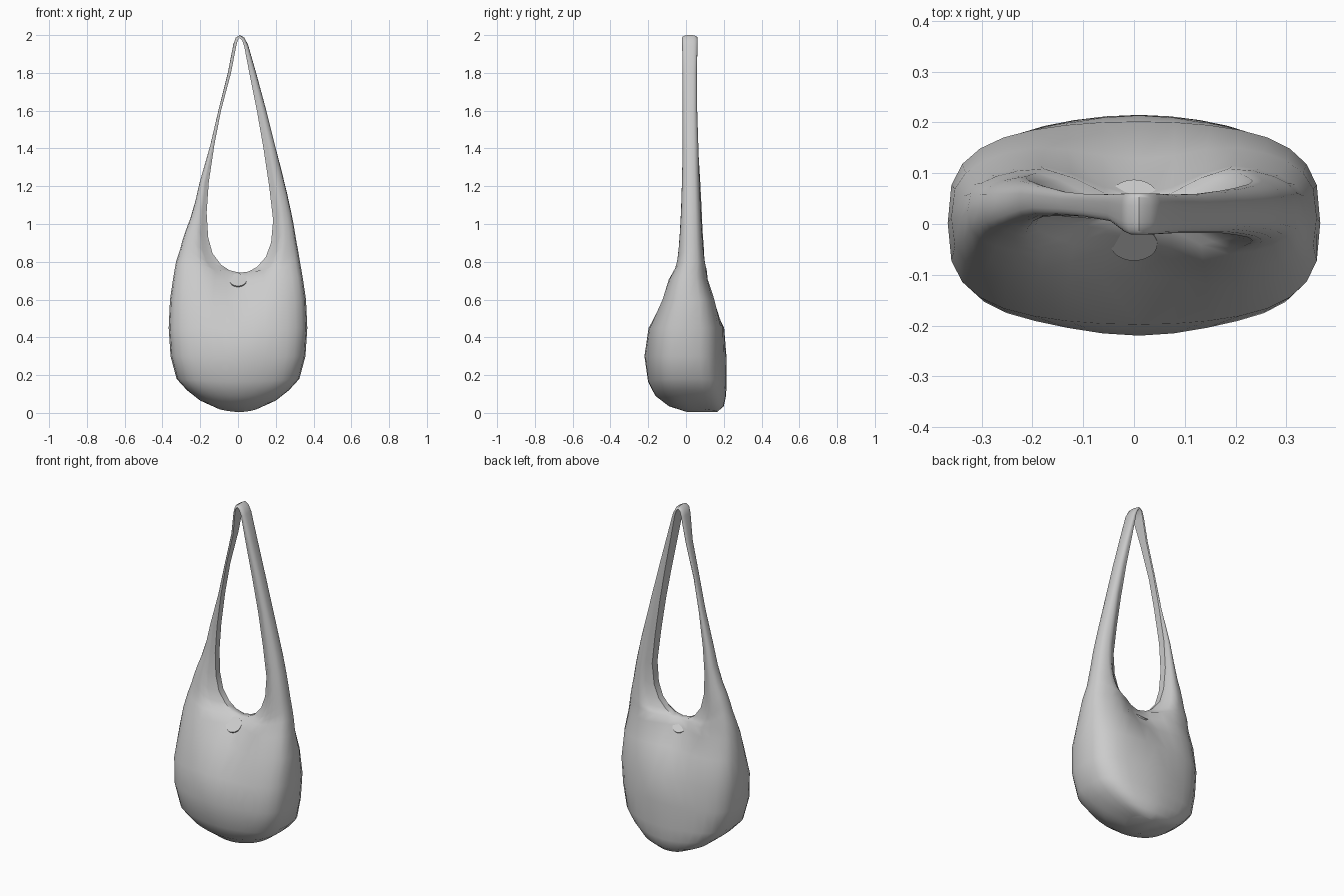
import bpy, bmesh, math
from mathutils import Vector

cube = bpy.data.objects.get("Cube")
if cube:
    bpy.data.objects.remove(cube, do_unlink=True)

grey = bpy.data.materials.new("soft_grey")
grey.use_nodes = True
colour = (0.6, 0.6, 0.6, 1)
grey.diffuse_color = colour
grey.node_tree.nodes["Principled BSDF"].inputs["Base Color"].default_value = colour

MID = 0.01      # x of the centre seam
STEPS = 8       # points from the seam to the side fold
ROUND = 3       # squareness of the side fold


def section(inner, outer, centre, seam_half, half):
    """Closed loop: front panel from seam to side fold, then back panel to seam."""
    front, back = [], []
    for i in range(STEPS + 1):
        u = math.sin(i / STEPS * math.pi / 2)
        blend = min(1, 1.6 * u)
        blend = blend * blend * (3 - 2 * blend)
        depth = seam_half + (half - seam_half) * blend
        depth *= max(0, 1 - u ** ROUND) ** (1 / ROUND)
        x = inner[0] + (outer[0] - inner[0]) * u
        z = inner[1] + (outer[1] - inner[1]) * u * u
        front.append(Vector((x, centre - depth, z)))
        back.append(Vector((x, centre + depth, z)))
    return front + back[-2::-1]


# Pouch rows: seam z, side x, side z, centre y, half depth at seam, half depth
pouch = [
    (.005, .10, .02, .085, .08, .08),
    (.035, .20, .065, .055, .145, .135),
    (.09, .27, .12, .025, .187, .175),
    (.165, .325, .18, .007, .208, .198),
    (.30, .357, .30, -.003, .217, .2),
    (.45, .367, .45, .002, .2, .195),
    (.60, .36, .60, .013, .115, .147),
    (.70, .342, .72, .012, .045, .112),
    (.742, .328, .80, .025, .018, .092),
]
# Strap rows: inner x, inner z, outer x, outer z, centre y, edge half, half
left_strap = [
    (.055, .748, .318, .86, .026, .018, .084),
    (.10, .772, .307, .92, .026, .019, .077),
    (.147, .825, .294, 1.0, .026, .02, .07),
    (.175, .9, .28, 1.07, .026, .022, .064),
    (.186, 1.02, .258, 1.17, .026, .025, .057),
    (.165, 1.2, .226, 1.3, .025, .028, .05),
    (.135, 1.4, .2, 1.4, .024, .03, .045),
    (.10, 1.6, .15, 1.6, .021, .034, .041),
    (.06, 1.8, .096, 1.8, .02, .037, .04),
    (.033, 1.94, .053, 1.95, .02, .039, .042),
    (.022, 1.972, .033, 1.987, .02, .04, .042),
    (MID, 1.985, MID, 2.0, .02, .04, .042),
]
right_strap = [
    (-.045, .755, -.308, .86, .028, .018, .08),
    (-.09, .785, -.295, .91, .031, .019, .072),
    (-.135, .845, -.275, .97, .035, .02, .064),
    (-.158, .93, -.252, 1.03, .039, .02, .053),
    (-.166, 1.06, -.226, 1.12, .044, .02, .042),
    (-.155, 1.22, -.203, 1.22, .045, .02, .033),
    (-.125, 1.42, -.146, 1.42, .04, .02, .025),
    (-.09, 1.6, -.104, 1.6, .037, .02, .024),
    (-.037, 1.8, -.054, 1.8, .032, .025, .028),
    (-.01, 1.94, -.025, 1.95, .022, .037, .04),
    (-.002, 1.972, -.012, 1.987, .02, .04, .042),
    (MID, 1.985, MID, 2.0, .02, .04, .042),
]


def loft_side(bm, sign, strap):
    """One half of the pouch with its strap arm."""
    loops = [section((MID, zi), (sign * xo, zo), c, s, h)
             for zi, xo, zo, c, s, h in pouch]
    loops += [section((xi, zi), (xo, zo), c, s, h)
              for xi, zi, xo, zo, c, s, h in strap]
    rows = [[bm.verts.new(p) for p in loop] for loop in loops]
    bm.faces.new(rows[0])
    count = len(rows[0])
    for k in range(len(rows) - 1):
        # the rim and strap close on the inside, the pouch joins its other half
        closed = k >= len(pouch) - 1
        for i in range(count if closed else count - 1):
            j = (i + 1) % count
            bm.faces.new((rows[k][i], rows[k][j], rows[k + 1][j], rows[k + 1][i]))


def finish(obj, angle):
    obj.data.materials.append(grey)
    bpy.ops.object.select_all(action='DESELECT')
    obj.select_set(True)
    bpy.context.view_layer.objects.active = obj
    bpy.ops.object.shade_smooth_by_angle(angle=math.radians(angle))


# Pouch and strap in one skin
bm = bmesh.new()
loft_side(bm, 1, left_strap)
loft_side(bm, -1, right_strap)
bmesh.ops.remove_doubles(bm, verts=bm.verts, dist=0.0005)
bmesh.ops.recalc_face_normals(bm, faces=bm.faces)
mesh = bpy.data.meshes.new("bag_body")
bm.to_mesh(mesh)
bm.free()
bag = bpy.data.objects.new("bag_body", mesh)
bpy.context.collection.objects.link(bag)
finish(bag, 50)

# Round snap discs on the front and back panels
for name, y, z, tilt in (("front_snap", -.037, .702, 45), ("back_snap", .052, .706, -45)):
    bpy.ops.mesh.primitive_cylinder_add(
        vertices=32, radius=.046, depth=.008, location=(0, y, z),
        rotation=(math.radians(tilt), 0, 0))
    snap = bpy.context.object
    snap.name = name
    finish(snap, 40)
